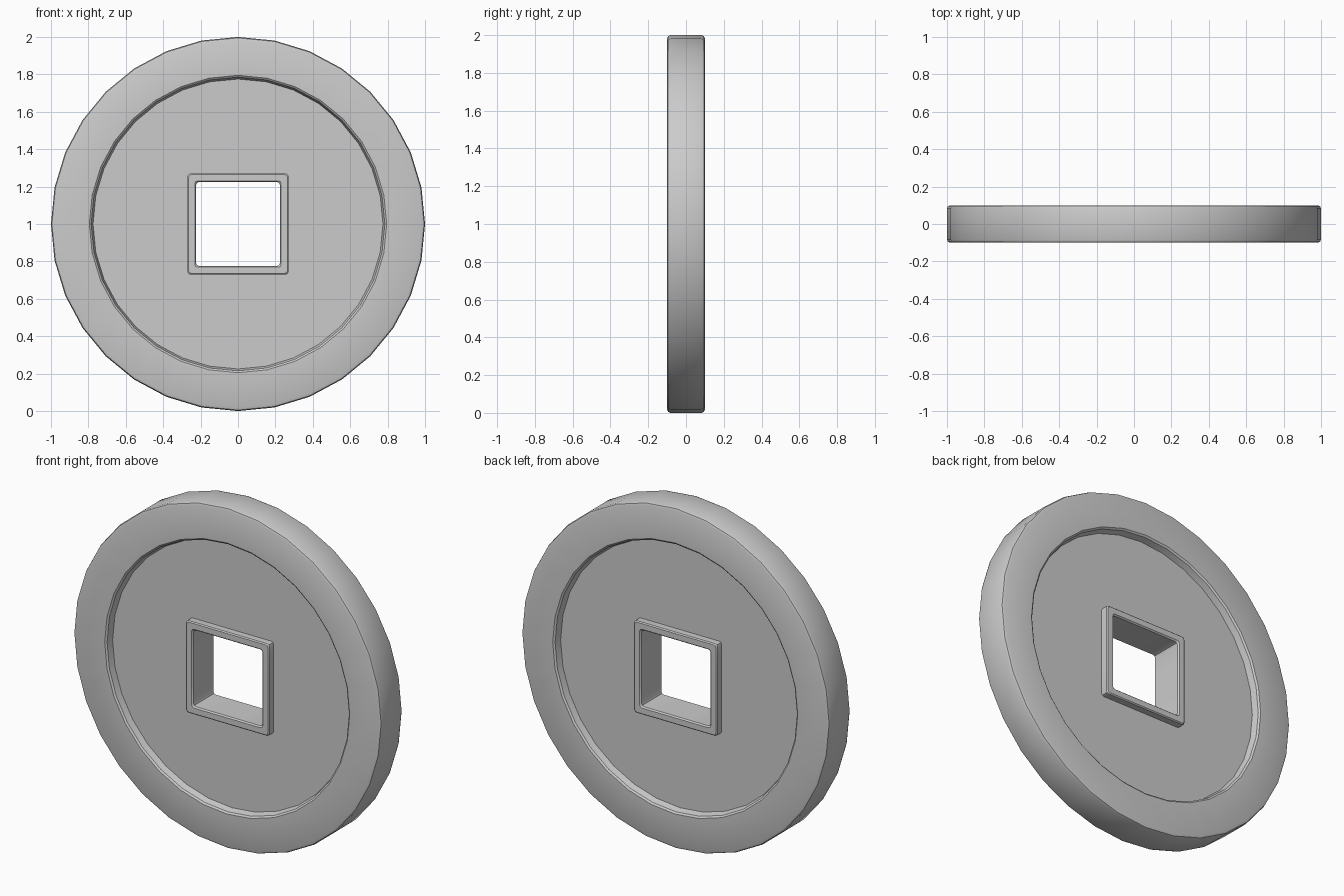
import bpy, bmesh, math

if "Cube" in bpy.data.objects:
    bpy.data.objects.remove(bpy.data.objects["Cube"])

N = 32  # sides of the disc


def circle(r, y):
    return [(r * math.sin(2 * math.pi * k / N), y, 1 + r * math.cos(2 * math.pi * k / N))
            for k in range(N)]


def square(h, y, c=0.015):
    # square loop with small rounded corners, same point count as the circle
    def along(o):
        a = abs(o)
        d = h - 0.3 * c if a == 4 else h - c if a == 3 else h * math.tan(a * math.pi / 16)
        return math.copysign(d, o)
    pts = []
    for k in range(N):
        side, o = divmod(k + 4, 8)
        o -= 4
        u, v = along(o), (h - 0.3 * c if abs(o) == 4 else h)
        for _ in range(side % 4):
            u, v = v, -u
        pts.append((u, y, 1 + v))
    return pts


# half profile from outer edge to hole: (shape, size, distance from mid-plane)
profile = [
    (circle, 1.0, 0.082), (circle, 0.995, 0.095), (circle, 0.982, 0.10),   # outer edge
    (circle, 0.795, 0.10), (circle, 0.785, 0.092), (circle, 0.775, 0.055),  # rim, recess
    (square, 0.27, 0.055), (square, 0.27, 0.094), (square, 0.264, 0.10),    # square collar
    (square, 0.231, 0.10), (square, 0.224, 0.092),                          # hole
]
loops = [f(s, -d) for f, s, d in profile] + [f(s, d) for f, s, d in reversed(profile)]

bm = bmesh.new()
rings = [[bm.verts.new(p) for p in loop] for loop in loops]
for a, b in zip(rings, rings[1:] + rings[:1]):
    for k in range(N):
        j = (k + 1) % N
        bm.faces.new((a[k], a[j], b[j], b[k]))
bmesh.ops.recalc_face_normals(bm, faces=bm.faces)
mesh = bpy.data.meshes.new("coin")
bm.to_mesh(mesh)
bm.free()

coin = bpy.data.objects.new("square_holed_coin", mesh)
bpy.context.collection.objects.link(coin)
bpy.context.view_layer.objects.active = coin
coin.select_set(True)
bpy.ops.object.shade_smooth_by_angle(angle=math.radians(35))
